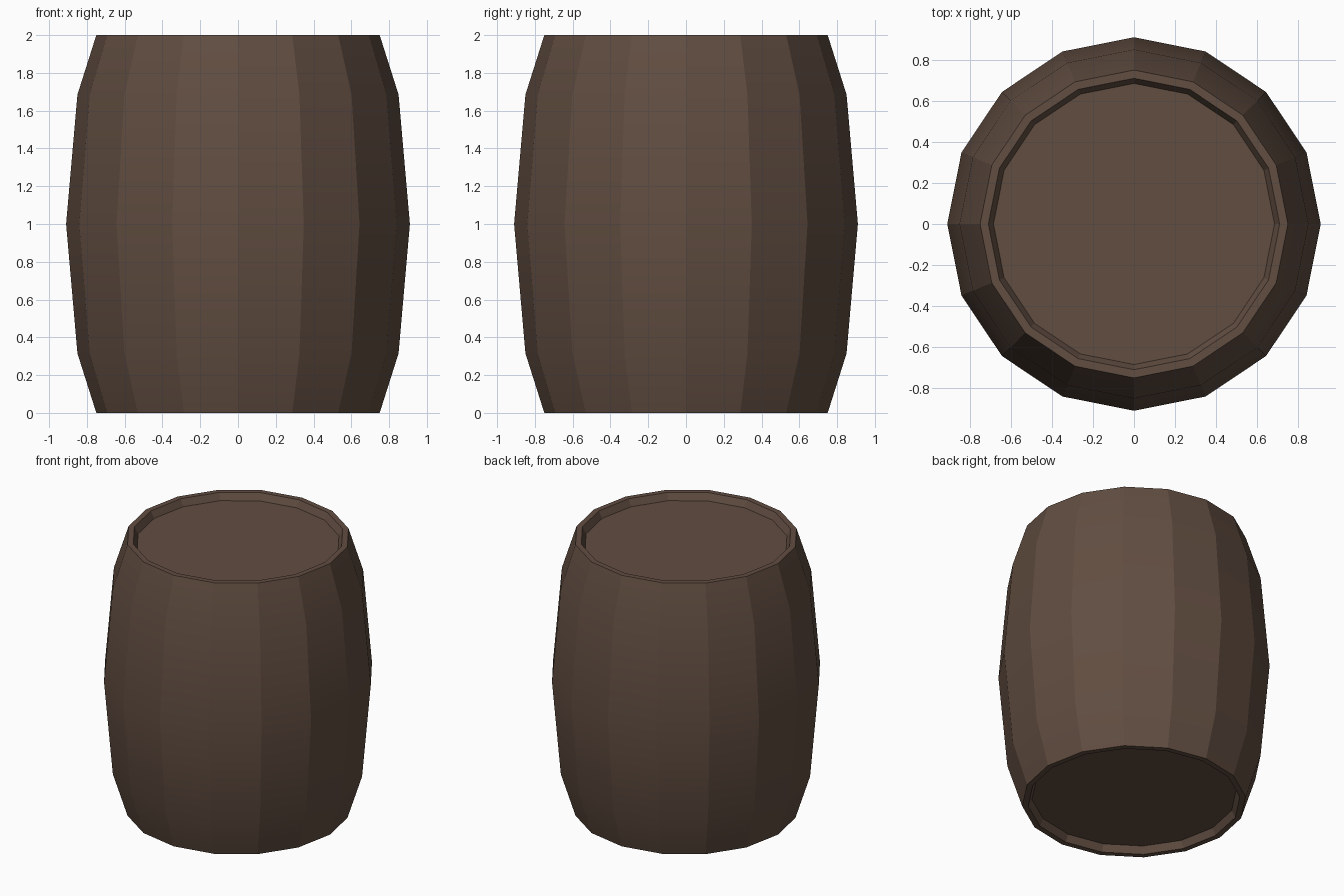
import bpy, bmesh, math

if "Cube" in bpy.data.objects:
    bpy.data.objects.remove(bpy.data.objects["Cube"])

SIDES = 16

# single brown wood colour
wood = bpy.data.materials.new("dark_brown_wood")
wood.diffuse_color = (0.120, 0.075, 0.053, 1)
wood.use_nodes = True
wood.node_tree.nodes["Principled BSDF"].inputs["Base Color"].default_value = wood.diffuse_color

# barrel profile (radius, height): recessed bottom lid, bulging staves, recessed top lid
lower = [(0.685, 0.05), (0.71, 0.0), (0.75, 0.0), (0.85, 0.315)]
profile = lower + [(0.91, 1.0)] + [(r, 2 - z) for r, z in reversed(lower)]

bm = bmesh.new()
rings = []
for r, z in profile:
    rings.append([bm.verts.new((r * math.cos(2 * math.pi * i / SIDES),
                                r * math.sin(2 * math.pi * i / SIDES), z))
                  for i in range(SIDES)])

# staves and rims
for a, b in zip(rings, rings[1:]):
    for i in range(SIDES):
        j = (i + 1) % SIDES
        bm.faces.new((a[i], a[j], b[j], b[i]))

# lids
bm.faces.new(rings[0][::-1])
bm.faces.new(rings[-1])
bmesh.ops.recalc_face_normals(bm, faces=bm.faces)

mesh = bpy.data.meshes.new("barrel")
bm.to_mesh(mesh)
bm.free()
mesh.materials.append(wood)
barrel = bpy.data.objects.new("barrel", mesh)
bpy.context.collection.objects.link(barrel)

# staves are smooth lengthwise, with crisp edges between them
bpy.context.view_layer.objects.active = barrel
barrel.select_set(True)
bpy.ops.object.shade_smooth_by_angle(angle=math.radians(18))
